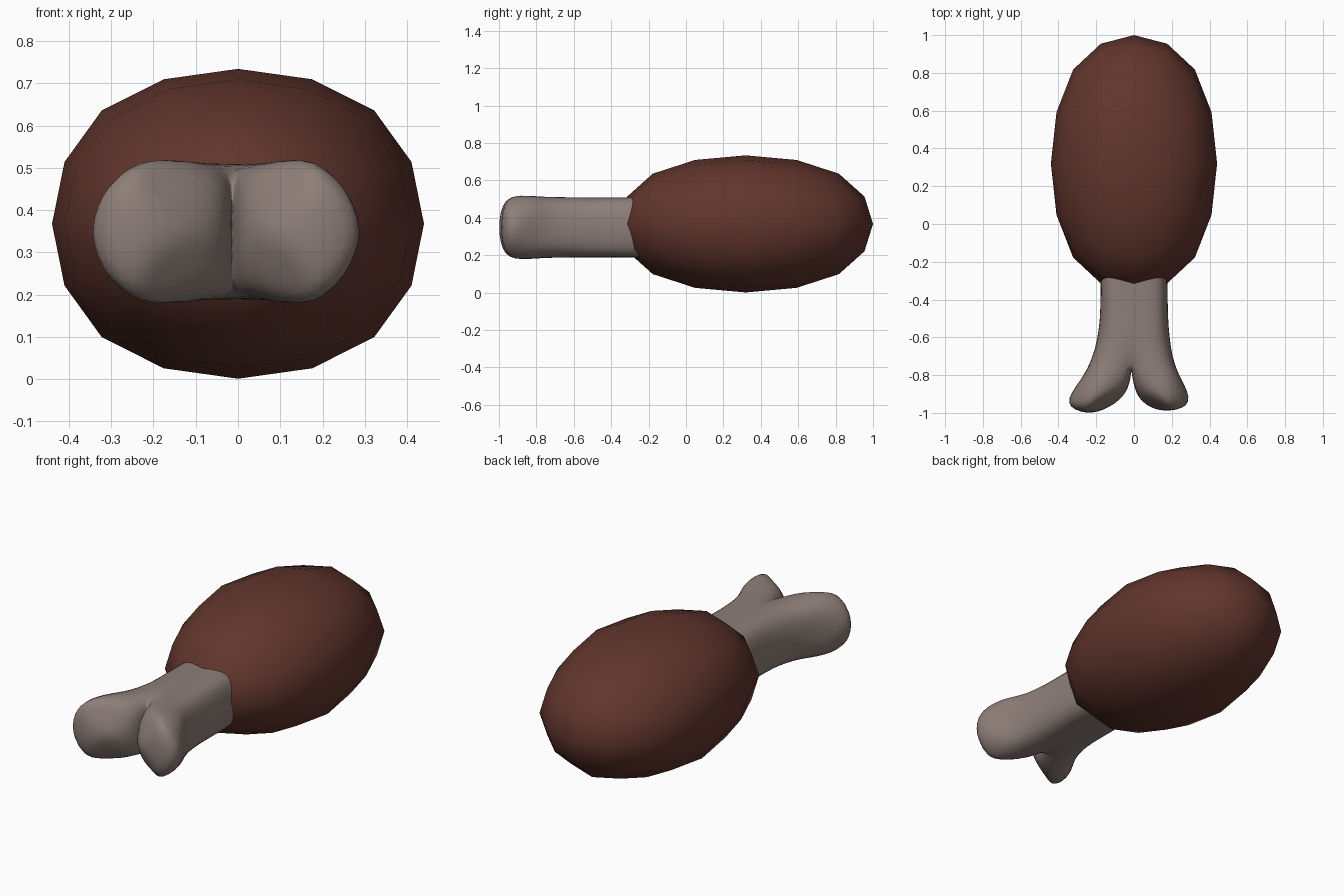
import bpy, bmesh
from mathutils import Vector

if "Cube" in bpy.data.objects:
    bpy.data.objects.remove(bpy.data.objects["Cube"])


def finish(name, bm, color, limit):
    # mesh object with a subdivision modifier, smooth faces and a plain colour
    bmesh.ops.recalc_face_normals(bm, faces=bm.faces)
    for f in bm.faces:
        f.smooth = True
    me = bpy.data.meshes.new(name)
    bm.to_mesh(me)
    bm.free()
    ob = bpy.data.objects.new(name, me)
    bpy.context.collection.objects.link(ob)
    mod = ob.modifiers.new("Subdivision", 'SUBSURF')
    mod.levels = mod.render_levels = 2
    mod.use_limit_surface = limit
    mat = bpy.data.materials.new(name + "_colour")
    mat.diffuse_color = color
    mat.use_nodes = True
    mat.node_tree.nodes["Principled BSDF"].inputs["Base Color"].default_value = mat.diffuse_color
    me.materials.append(mat)
    return ob


# Meat: a box rounded by two subdivisions
bm = bmesh.new()
bmesh.ops.create_cube(bm, size=2)
k = 0.8785  # how far a subdivided cube shrinks
for v in bm.verts:
    v.co = Vector((v.co.x * 0.44 / k, 0.32 + v.co.y * 0.68 / k, 0.3675 + v.co.z * 0.3665 / k))
finish("meat", bm, (0.12, 0.036, 0.026, 1), False)

# Bone: a cage of rings (row, column, level, side) whose surface passes through these points
P = {}
CZ = 0.349


def key(row, c, z, s=0):
    return (row, c, z, s if row > 3 else 0)


# Shaft rings, first one is the hidden end inside the meat
for row, (y, w, h) in enumerate([(0.0, 0.14, 0.13), (-0.22, 0.174, 0.16), (-0.5, 0.181, 0.16)]):
    for z in (-1, 0, 1):
        for c, (fx, fz) in enumerate([(-0.86, 0.74), (-0.47, 0.985), (0, 1), (0.47, 0.985), (0.86, 0.74)]):
            x = fx * w
            if z == 0 and c in (0, 4):
                x = w if c else -w
            P[key(row, c, z)] = Vector((x, y, z * fz * h))


def section(row, s, cols, outer, mid, inner, h, tip=None):
    # one ring of a knuckle: outer side, middle top, inner side, half height
    o, m, i = (Vector((*p, 0)) for p in (outer, mid, inner))
    t, back = (0.66, 0.015) if tip else (0.78, 0)
    P[key(row, cols[0], 0, s)] = o
    P[key(row, cols[2], 0, s)] = i
    P[key(row, cols[1], 0, s)] = Vector((*(tip or mid), 0))
    for z in (-1, 1):
        P[key(row, cols[1], z, s)] = m + Vector((0, 0, z * h))
        for c, side in ((cols[0], o), (cols[2], i)):
            P[key(row, c, z, s)] = m.lerp(side, t) + Vector((0, back, z * h * 0.71))


LEFT, RIGHT = (0, 1, 2), (4, 3, 2)
section(3, -1, LEFT, (-0.22, -0.70), (-0.115, -0.71), (-0.014, -0.78), 0.161)
section(3, 1, RIGHT, (0.205, -0.70), (0.10, -0.71), (-0.014, -0.78), 0.161)
for z in (-1, 1):
    P[key(3, 2, z)] = Vector((-0.012, -0.735, z * 0.143))
section(4, -1, LEFT, (-0.287, -0.83), (-0.165, -0.85), (-0.035, -0.872), 0.169)
section(4, 1, RIGHT, (0.25, -0.82), (0.13, -0.85), (0.010, -0.885), 0.169)
section(5, -1, LEFT, (-0.343, -0.945), (-0.245, -0.962), (-0.13, -0.967), 0.14, (-0.25, -0.998))
section(5, 1, RIGHT, (0.286, -0.94), (0.185, -0.955), (0.085, -0.967), 0.14, (0.19, -0.987))

bm = bmesh.new()
made = {}


def quad(*keys):
    for q in keys:
        if q not in made:
            made[q] = bm.verts.new(P[q])
    bm.faces.new([made[q] for q in keys])


def tube(row, ring, s=0):
    for (a, az), (b, bz) in zip(ring, ring[1:] + ring[:1]):
        quad(key(row, a, az, s), key(row, b, bz, s), key(row + 1, b, bz, s), key(row + 1, a, az, s))


def cap(row, cols, s=0):
    for a, b in zip(cols, cols[1:]):
        for z in (-1, 0):
            quad(key(row, a, z, s), key(row, b, z, s), key(row, b, z + 1, s), key(row, a, z + 1, s))


def around(cols):
    return [(c, -1) for c in cols] + [(cols[-1], 0)] + [(c, 1) for c in reversed(cols)] + [(cols[0], 0)]


cap(0, (0, 1, 2, 3, 4))
for row in (0, 1, 2):
    tube(row, around((0, 1, 2, 3, 4)))
# The two knuckles fork from the last shaft ring
for s, cols in ((-1, LEFT), (1, RIGHT)):
    tube(3, around(cols), s)
    tube(4, around(cols), s)
    cap(5, cols, s)

# Push the cage out until the smoothed surface meets the points
target = {v: v.co.copy() for v in bm.verts}
for _ in range(40):
    step = {}
    for v in bm.verts:
        n = len(v.link_edges)
        e = sum((d.other_vert(v).co for d in v.link_edges), Vector())
        f = sum((u.co for g in v.link_faces for u in g.verts), Vector())
        step[v] = target[v] - ((n * n - n) * v.co + 2 * e + f) / (n * (n + 5))
    for v, d in step.items():
        v.co += d * 0.9
for v in bm.verts:
    v.co.z += CZ
finish("bone", bm, (0.27, 0.21, 0.19, 1), True)
